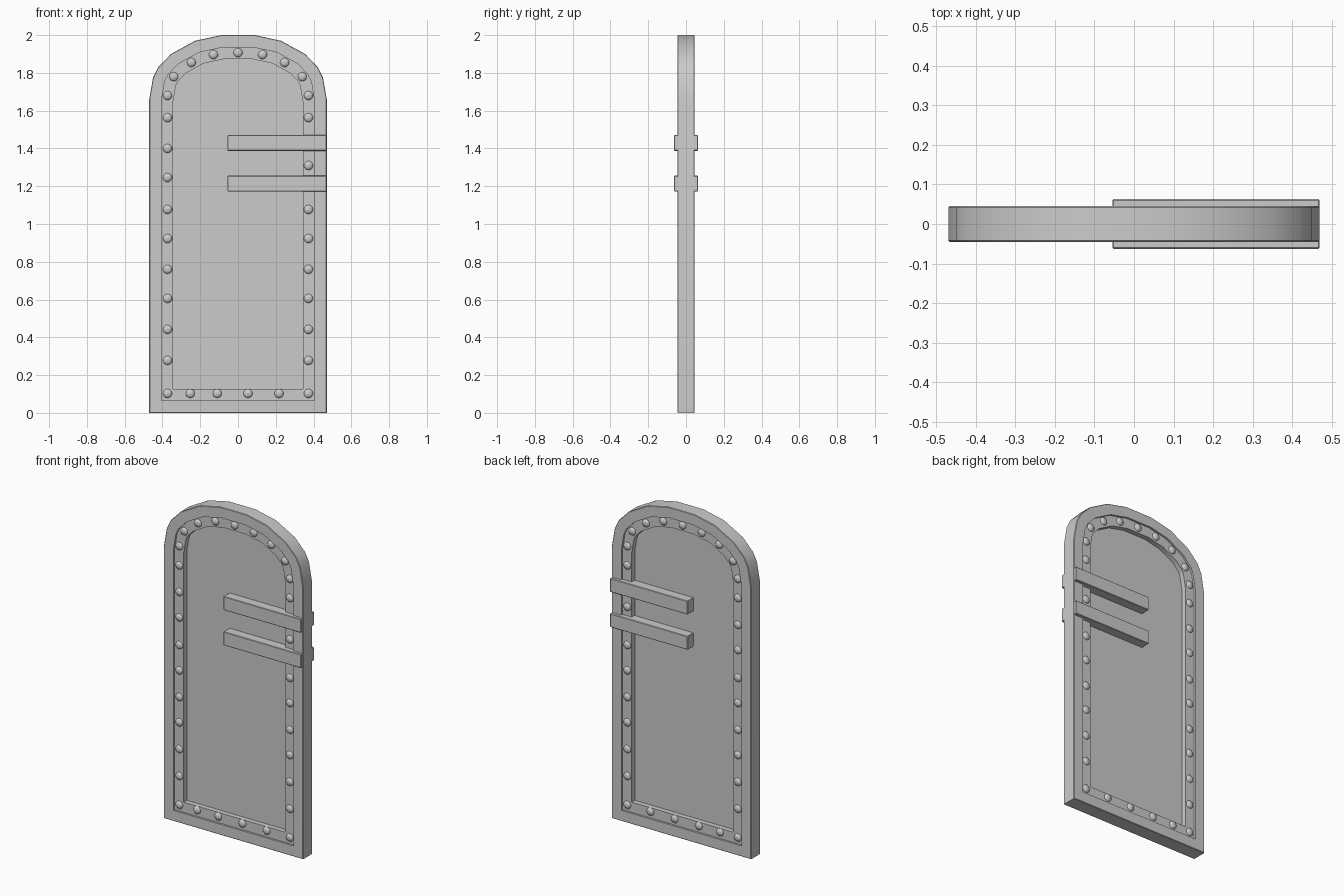
import bpy, bmesh
from mathutils import Vector, Matrix

if "Cube" in bpy.data.objects:
    bpy.data.objects.remove(bpy.data.objects["Cube"])

BAND_Y, PANEL_Y, FACE_Y = 0.033, 0.003, 0.045


def finish(bm, name, angle=0.6):
    bmesh.ops.recalc_face_normals(bm, faces=bm.faces)
    me = bpy.data.meshes.new(name)
    bm.to_mesh(me)
    bm.free()
    ob = bpy.data.objects.new(name, me)
    bpy.context.collection.objects.link(ob)
    bpy.ops.object.select_all(action='DESELECT')
    ob.select_set(True)
    bpy.context.view_layer.objects.active = ob
    bpy.ops.object.shade_smooth_by_angle(angle=angle)
    return ob


# Arched door outline, right half mirrored to the left (counter-clockwise)
half = [(0.47, 0), (0.47, 1.66), (0.45, 1.775), (0.423, 1.83),
        (0.355, 1.90), (0.228, 1.97), (0.09, 2.0)]
outline = [Vector(p) for p in half] + [Vector((-x, z)) for x, z in reversed(half)]


def inset(d):
    """Outline moved inward by d with mitred corners."""
    res, n = [], len(outline)
    for i, p in enumerate(outline):
        a = (p - outline[i - 1]).normalized()
        b = (outline[(i + 1) % n] - p).normalized()
        na, nb = Vector((-a.y, a.x)), Vector((-b.y, b.x))
        res.append(p + (na + nb) * d / (1 + na.dot(nb)))
    return res


# Door slab: bevelled frame, recessed rivet band, deep thin panel, both sides
steps = [(0.127, PANEL_Y), (0.127, BAND_Y), (0.065, BAND_Y),
         (0.065, FACE_Y), (0.003, FACE_Y), (0.0, FACE_Y - 0.003)]
steps = [(d, -y) for d, y in steps] + list(reversed(steps))
bm = bmesh.new()
loops = [[bm.verts.new((p.x, y, p.y)) for p in inset(d)] for d, y in steps]
for l0, l1 in zip(loops, loops[1:]):
    for i in range(len(l0)):
        j = (i + 1) % len(l0)
        bm.faces.new((l0[i], l0[j], l1[j], l1[i]))
bm.faces.new(loops[0])
bm.faces.new(loops[-1])
finish(bm, "door_slab")

# Rivet positions around the band
side = [1.68, 1.563, 1.077, 0.923, 0.76, 0.606, 0.442, 0.278, 0.103]
arch = [(0.34, 1.78), (0.247, 1.855), (0.13, 1.897)]
spots = [(s * 0.373, z) for s in (-1, 1) for z in side]
spots += [(s * x, z) for s in (-1, 1) for x, z in arch]
spots += [(0, 1.907), (-0.373, 1.40), (-0.373, 1.246), (0.373, 1.31)]
spots += [(x, 0.103) for x in (-0.253, -0.11, 0.053, 0.217)]

# Domed rivets on front and back
for s, name in ((-1, "front_rivets"), (1, "back_rivets")):
    bm = bmesh.new()
    for x, z in spots:
        m = (Matrix.Translation((x, s * BAND_Y, z))
             @ Matrix.Diagonal((0.024, s * 0.013, 0.024, 1))
             @ Matrix.Rotation(-1.5707963, 4, 'X'))
        bmesh.ops.create_uvsphere(bm, u_segments=14, v_segments=8, radius=1, matrix=m)
    hidden = [v for v in bm.verts if abs(v.co.y) < BAND_Y - 0.0005]
    bmesh.ops.delete(bm, geom=hidden, context='VERTS')
    finish(bm, name, 1.2)

# Pairs of hinge straps on front and back
for s, face in ((-1, "front"), (1, "back")):
    for z, level in ((1.429, "upper"), (1.214, "lower")):
        bm = bmesh.new()
        m = (Matrix.Translation((0.2073, s * 0.033, z))
             @ Matrix.Diagonal((0.5245, 0.06, 0.083, 1)))
        bmesh.ops.create_cube(bm, size=1, matrix=m)
        bmesh.ops.bevel(bm, geom=bm.edges[:], offset=0.003, segments=1, affect='EDGES')
        finish(bm, f"{face}_{level}_strap")
